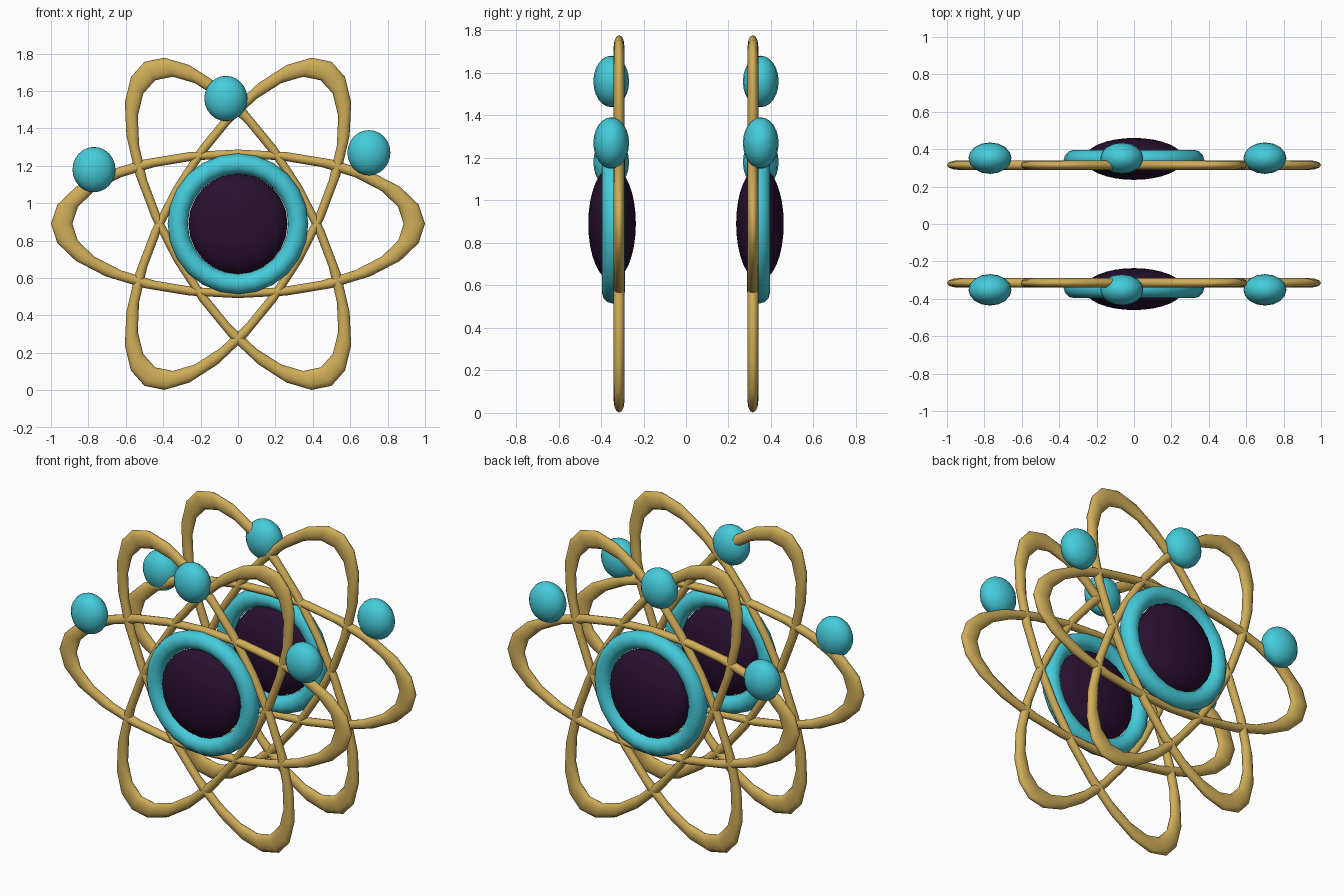
import bpy
import math
from mathutils import Matrix, Vector

cube = bpy.data.objects.get("Cube")
if cube:
    bpy.data.objects.remove(cube, do_unlink=True)

MID = 0.89  # height of the shared centre


def material(name, color):
    mat = bpy.data.materials.new(name)
    mat.use_nodes = True
    rgba = (*color, 1.0)
    mat.diffuse_color = rgba
    mat.node_tree.nodes["Principled BSDF"].inputs["Base Color"].default_value = rgba
    return mat


gold = material("gold", (0.63, 0.42, 0.10))
turquoise = material("turquoise", (0.06, 0.60, 0.70))
plum = material("dark plum", (0.022, 0.005, 0.030))


def finish(name, mat, location, size, turn=0.0, upright=True):
    """Scale the fresh primitive, stand it up facing y, turn it and place it."""
    obj = bpy.context.object
    obj.name = name
    obj.data.materials.append(mat)
    stand = Matrix.Rotation(math.pi / 2, 4, "X") if upright else Matrix()
    shape = Matrix.Diagonal(Vector((*size, 1.0)))
    obj.data.transform(Matrix.Rotation(turn, 4, "Y") @ stand @ shape)
    obj.location = location
    bpy.ops.object.shade_smooth()


def ring(major, minor, segments):
    bpy.ops.mesh.primitive_torus_add(major_radius=major, minor_radius=minor,
                                     major_segments=segments, minor_segments=12)


def ball(segments, rings):
    bpy.ops.mesh.primitive_uv_sphere_add(radius=1, segments=segments, ring_count=rings)


electrons = {"left": (0.70, 1.27), "middle": (-0.065, 1.56), "right": (-0.77, 1.18)}

# The same emblem on the front and, mirrored, on the back
for side, sign in (("front", -1), ("back", 1)):
    # Three crossing orbits
    for i in range(3):
        ring(0.943, 0.057, 24)
        finish(f"{side}_orbit_{i + 1}", gold, (0, sign * 0.315, MID),
               (1.0, 0.397, 0.44), turn=i * math.pi / 3)

    # Rim and domed core
    ring(0.322, 0.054, 24)
    finish(f"{side}_core_rim", turquoise, (0, sign * 0.342, MID), (1, 1, 1))
    ball(24, 16)
    finish(f"{side}_core", plum, (0, sign * 0.348, MID), (0.265, 0.268, 0.112))

    # Electrons riding on the orbits
    for place, (x, z) in electrons.items():
        ball(16, 12)
        finish(f"{side}_electron_{place}", turquoise, (x, sign * 0.352, z),
               (0.115, 0.084, 0.121), upright=False)
